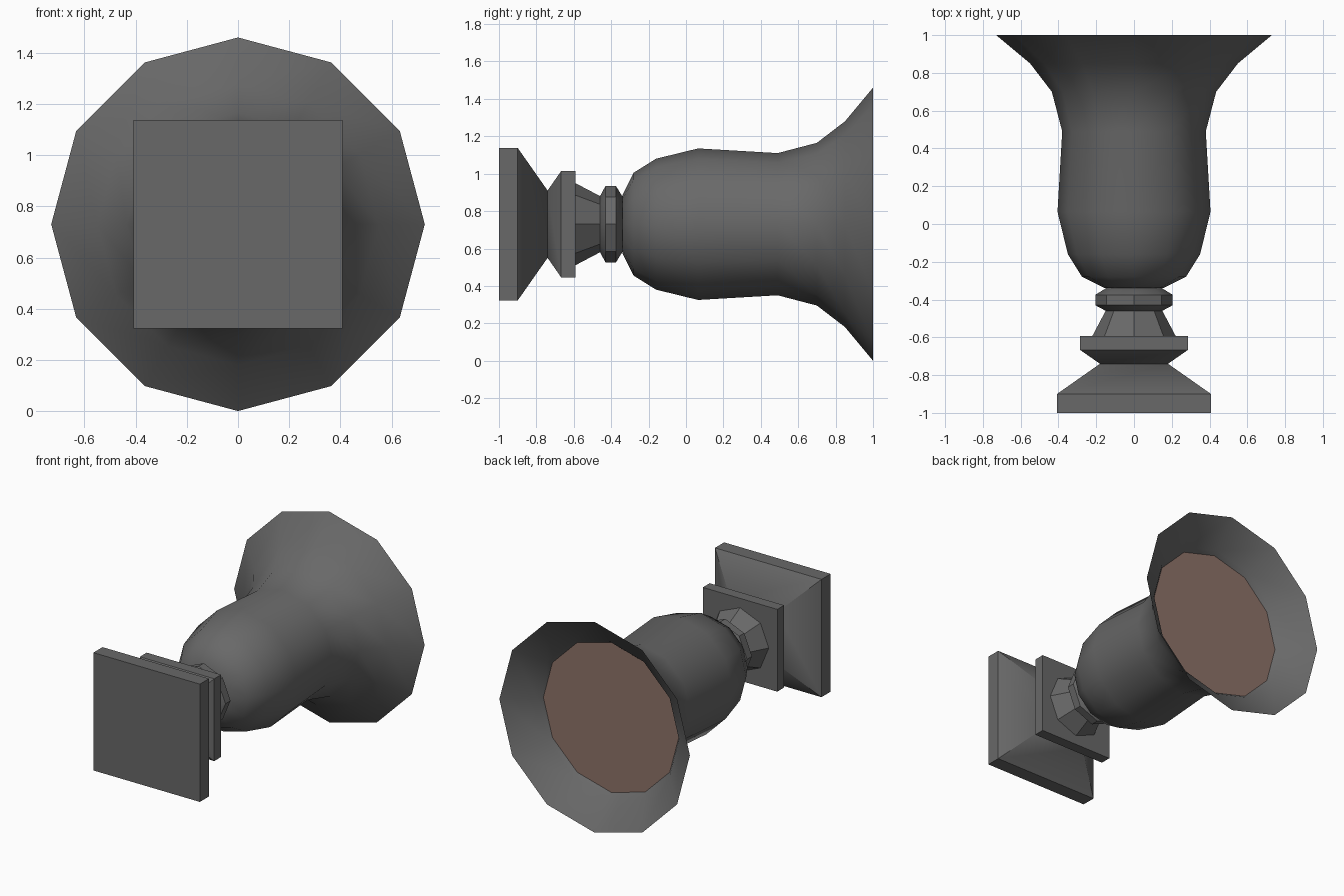
import bpy, bmesh, math

if "Cube" in bpy.data.objects:
    bpy.data.objects.remove(bpy.data.objects["Cube"])

AXIS_Z = 0.73


def material(name, rgb):
    m = bpy.data.materials.new(name)
    m.diffuse_color = (*rgb, 1.0)
    m.use_nodes = True
    m.node_tree.nodes["Principled BSDF"].inputs["Base Color"].default_value = m.diffuse_color
    return m


STONE = material("dark grey stone", (0.14, 0.14, 0.14))
SOIL = material("brown soil", (0.27, 0.17, 0.14))


def lathe(name, profile, sides, mat, turn=0.0, scale=1.0, angle=40):
    """Turn (y, radius) points around the lying axis and cap both ends."""
    bm = bmesh.new()
    rings = []
    for y, r in profile:
        ring = []
        for k in range(sides):
            a = turn + 2 * math.pi * k / sides
            ring.append(bm.verts.new((r * scale * math.sin(a), y,
                                      AXIS_Z + r * scale * math.cos(a))))
        rings.append(ring)
    for lo, hi in zip(rings, rings[1:]):
        for k in range(sides):
            j = (k + 1) % sides
            bm.faces.new((lo[k], lo[j], hi[j], hi[k]))
    bm.faces.new(rings[0])
    bm.faces.new(rings[-1])
    bmesh.ops.recalc_face_normals(bm, faces=bm.faces[:])
    mesh = bpy.data.meshes.new(name)
    bm.to_mesh(mesh)
    bm.free()
    mesh.materials.append(mat)
    ob = bpy.data.objects.new(name, mesh)
    bpy.context.collection.objects.link(ob)
    bpy.ops.object.select_all(action='DESELECT')
    ob.select_set(True)
    bpy.context.view_layer.objects.active = ob
    bpy.ops.object.shade_smooth_by_angle(angle=math.radians(angle))
    return ob


def square(name, profile):
    return lathe(name, profile, 4, STONE, math.pi / 4, math.sqrt(2))


# Square foot and the smaller square plate above it
square("foot", [(-1.0, 0.408), (-0.9, 0.408), (-0.74, 0.18)])
square("foot_plate", [(-0.74, 0.18), (-0.667, 0.285), (-0.592, 0.285)])

# Eight-sided stem and collar
lathe("stem", [(-0.592, 0.22), (-0.45, 0.145)], 8, STONE)
lathe("collar", [(-0.465, 0.14), (-0.43, 0.205), (-0.375, 0.205), (-0.335, 0.14)],
      8, STONE)

# Flared twelve-sided bowl, with the inside of the lip turned back to the soil
lathe("bowl", [(-0.34, 0.155), (-0.28, 0.275), (-0.16, 0.35), (0.065, 0.405),
               (0.49, 0.38), (0.70, 0.435), (0.85, 0.55), (1.0, 0.73),
               (0.85, 0.542), (0.815, 0.515)], 12, STONE)

# Soil filling the bowl
lathe("soil", [(0.80, 0.50), (0.82, 0.519)], 12, SOIL)
